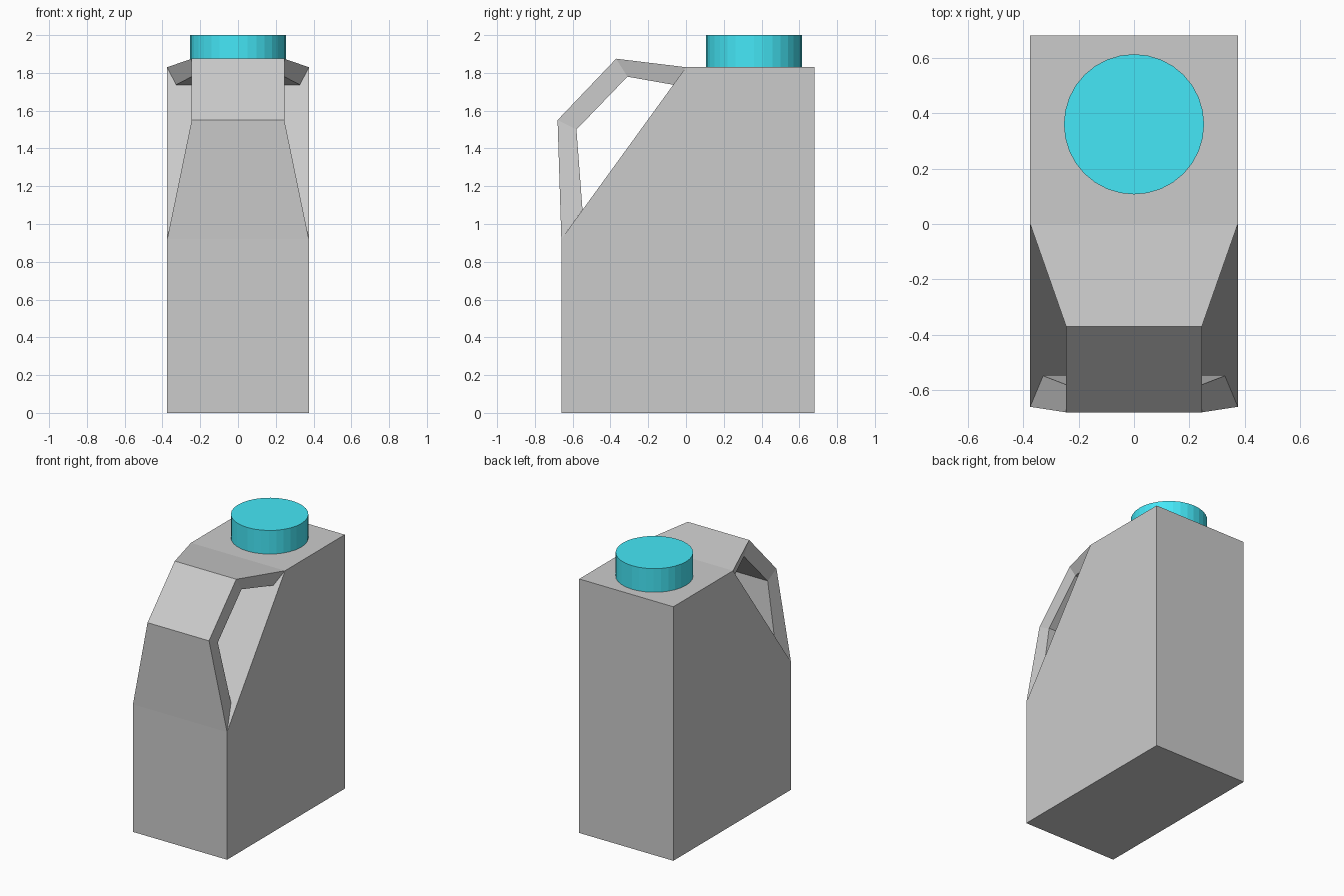
import bpy, bmesh

if "Cube" in bpy.data.objects:
    bpy.data.objects.remove(bpy.data.objects["Cube"])

HALF_W = 0.375


def make_object(name, bm):
    bmesh.ops.recalc_face_normals(bm, faces=bm.faces[:])
    mesh = bpy.data.meshes.new(name)
    bm.to_mesh(mesh)
    bm.free()
    obj = bpy.data.objects.new(name, mesh)
    bpy.context.collection.objects.link(obj)
    return obj


# Jug body: side profile (y, z) with a sloped front shoulder, extruded along x
profile = [(-0.66, 0), (0.68, 0), (0.68, 1.83), (0, 1.83), (-0.66, 0.92)]
bm = bmesh.new()
side = bm.faces.new([bm.verts.new((-HALF_W, y, z)) for y, z in profile])
ext = bmesh.ops.extrude_face_region(bm, geom=[side], use_keep_orig=True)
new_verts = [g for g in ext["geom"] if isinstance(g, bmesh.types.BMVert)]
bmesh.ops.translate(bm, verts=new_verts, vec=(2 * HALF_W, 0, 0))
make_object("jug_body", bm)

# Handle: band swept over the shoulder; each station is (half width, y, z)
outer = [(HALF_W, 0, 1.83), (0.245, -0.37, 1.875),
         (0.245, -0.68, 1.55), (HALF_W, -0.66, 0.92)]
inner = [(0.328, -0.067, 1.737), (0.245, -0.31, 1.78),
         (0.245, -0.58, 1.50), (0.328, -0.548, 1.075)]
bm = bmesh.new()
rings = []
for (wo, yo, zo), (wi, yi, zi) in zip(outer, inner):
    corners = [(-wo, yo, zo), (wo, yo, zo), (wi, yi, zi), (-wi, yi, zi)]
    rings.append([bm.verts.new(c) for c in corners])
for a, b in zip(rings, rings[1:]):
    for i in range(4):
        j = (i + 1) % 4
        bm.faces.new((a[i], a[j], b[j], b[i]))
bm.faces.new(rings[0])
bm.faces.new(rings[-1])
make_object("handle", bm)

# Screw cap
bpy.ops.mesh.primitive_cylinder_add(vertices=32, radius=0.253, depth=0.17,
                                    location=(0, 0.36, 1.915))
cap = bpy.context.object
cap.name = "cap"
mat = bpy.data.materials.new("cap_blue")
mat.diffuse_color = (0.06, 0.8, 0.93, 1)
mat.use_nodes = True
mat.node_tree.nodes["Principled BSDF"].inputs["Base Color"].default_value = mat.diffuse_color
cap.data.materials.append(mat)
